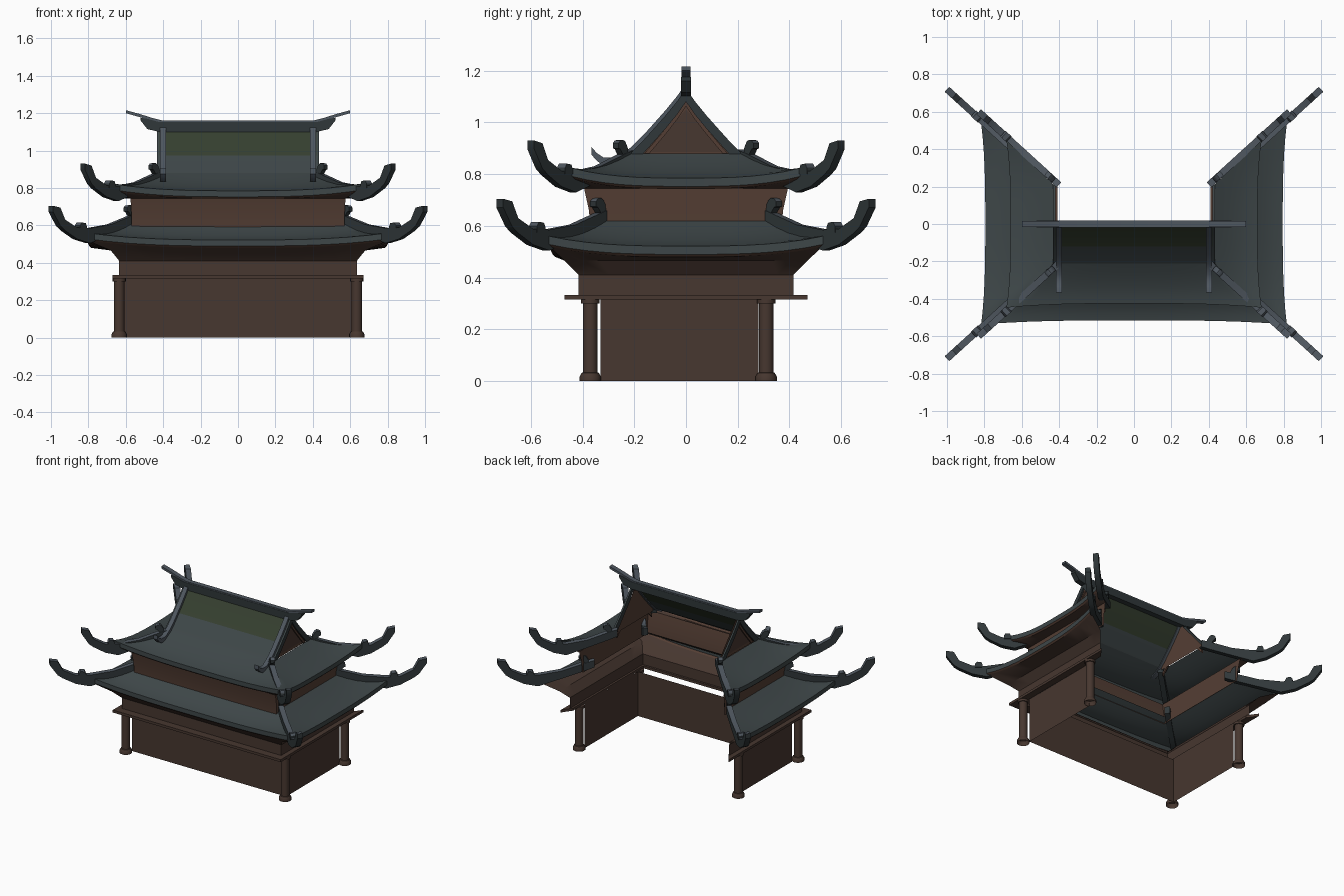
import bpy, bmesh
from mathutils import Vector

cube = bpy.data.objects.get("Cube")
if cube:
    bpy.data.objects.remove(cube, do_unlink=True)


def material(name, rgb):
    m = bpy.data.materials.new(name)
    m.use_nodes = True
    m.diffuse_color = (*rgb, 1)
    m.node_tree.nodes["Principled BSDF"].inputs["Base Color"].default_value = (*rgb, 1)
    return m


WOOD = material("dark_wood", (.063, .038, .029))
TRIM = material("red_brown_trim", (.088, .048, .034))
SLATE = material("slate_tile", (.048, .062, .065))
DARK = material("dark_slate", (.029, .038, .041))
RIDGE = material("ridge_grey", (.078, .095, .115))
MOSS = material("mossy_tile", (.036, .050, .029))


def finish(name, bm, mats, angle=.6):
    me = bpy.data.meshes.new(name)
    bmesh.ops.recalc_face_normals(bm, faces=bm.faces)
    bm.to_mesh(me)
    bm.free()
    for m in mats:
        me.materials.append(m)
    ob = bpy.data.objects.new(name, me)
    bpy.context.collection.objects.link(ob)
    bpy.ops.object.select_all(action='DESELECT')
    ob.select_set(True)
    bpy.context.view_layer.objects.active = ob
    bpy.ops.object.shade_smooth_by_angle(angle=angle)
    return ob


def three_sided_shell(name, rings, mats, n=12, loop=False):
    """Skin over left, front and right; ring = half x, half y, z, corner push, corner lift, material."""
    bm = bmesh.new()
    rows = []
    for a, b, z, push, lift, _ in rings:
        row = []
        for side in range(3):
            for i in range(n + (side == 2)):
                u = 2 * i / n - 1
                c = abs(u) ** 3
                if side == 1:
                    x, y = u * (a + push), -(b + push * c)
                else:
                    s = side - 1
                    x, y = s * (a + push * c), s * u * (b + push)
                row.append(bm.verts.new((x, y, z + lift * c)))
        rows.append(row)
    for k in range(len(rows) if loop else len(rows) - 1):
        r, q = rows[k], rows[(k + 1) % len(rows)]
        for i in range(len(r) - 1):
            bm.faces.new((r[i], r[i + 1], q[i + 1], q[i])).material_index = rings[k][5]
    if loop:
        for i in (0, -1):
            bm.faces.new([r[i] for r in rows])
    return finish(name, bm, mats)


def ridge_bar(name, stations, width, mats=(DARK, RIDGE)):
    """Bar of upright sections; station = x, y, bottom z, top z. Upward faces take the second colour."""
    bm = bmesh.new()
    d = Vector(stations[-1][:2]) - Vector(stations[0][:2])
    d.normalize()
    px, py = -d.y * width / 2, d.x * width / 2
    secs = []
    for x, y, lo, hi in stations:
        secs.append([bm.verts.new((x + s * px, y + s * py, z))
                     for s, z in ((-1, lo), (1, lo), (1, hi), (-1, hi))])
    for p, q in zip(secs, secs[1:]):
        for i in range(4):
            j = (i + 1) % 4
            bm.faces.new((p[i], p[j], q[j], q[i])).material_index = int(i == 2)
    bm.faces.new(secs[0])
    bm.faces.new(secs[-1])
    return finish(name, bm, mats)


def panel(name, points, mat):
    bm = bmesh.new()
    bm.faces.new([bm.verts.new(p) for p in points])
    return finish(name, bm, [mat])


def column(x, y, tag):
    bm = bmesh.new()
    profile = ((.041, 0), (.041, .018), (.033, .032), (.028, .034), (.028, .30), (.035, .30), (.035, .318))
    rows = []
    for r, z in profile:
        ret = bmesh.ops.create_circle(bm, segments=16, radius=r)
        for v in ret["verts"]:
            v.co += Vector((x, y, z))
        rows.append(ret["verts"])
    for p, q in zip(rows, rows[1:]):
        for i in range(16):
            j = (i + 1) % 16
            bm.faces.new((p[i], p[j], q[j], q[i]))
    bm.faces.new(rows[-1])
    finish("column_" + tag, bm, [WOOD])


# Ground storey: walls on three sides, open at the back
WX, WF, WB, WH = .615, -.33, .28, .32
panel("front_wall", [(-WX, WF, 0), (WX, WF, 0), (WX, WF, WH), (-WX, WF, WH)], WOOD)
for s, side in ((-1, "right"), (1, "left")):
    panel(side + "_wall", [(s * WX, WF, 0), (s * WX, WB, 0), (s * WX, WB, WH), (s * WX, WF, WH)], WOOD)
    column(s * .635, -.37, "front_" + side)
    column(s * .635, .31, "back_" + side)

# Ledge between wall and frieze
three_sided_shell("ledge", [(.62, .40, .316, 0, 0, 0), (.67, .47, .316, 0, 0, 0),
                            (.67, .47, .334, 0, 0, 0), (.62, .40, .334, 0, 0, 0)], [WOOD], 1, True)

# Upper storey wall
three_sided_shell("upper_wall", [(.568, .37, .59, 0, 0, 0), (.57, .375, .66, 0, 0, 0),
                                 (.575, .395, .75, 0, 0, 0)], [TRIM], 1)


def skirt_roof(name, inner, outer, push, lift, under):
    (a, b, top), (A, B, bot) = inner, outer
    rings = []
    steps = 5
    for i in range(steps + 1):
        v = i / steps
        f = 1 - (1 - v) ** 1.5
        rings.append((a + (A - a) * v, b + (B - b) * v, top + (bot - top) * f,
                      push * v, lift * v * v, 0))
    rings.append((A, B, bot - .032, push, lift, 1))
    rings.append((A - .01, B - .01, bot - .042, push, lift, 2))
    rings += [(x, y, z, 0, 0, 2) for x, y, z in under]
    three_sided_shell(name, rings, [SLATE, TRIM, WOOD], 14)


skirt_roof("lower_roof", (.57, .335, .62), (.795, .515, .522), .022, .04,
           [(.68, .47, .466), (.635, .415, .41), (.635, .415, .33)])
skirt_roof("upper_roof_skirt", (.43, .21, .88), (.66, .425, .785), .022, .04,
           [(.575, .395, .745)])

# Main front slope, mossy near the top
SLOPE = [(0, 1.125), (.035, 1.075), (.08, 1.02), (.12, .975), (.165, .925), (.21, .88)]
bm = bmesh.new()
rows = [[bm.verts.new((x, -y, z)) for x in (-.43, .43)] for y, z in SLOPE]
for k, (p, q) in enumerate(zip(rows, rows[1:])):
    bm.faces.new((p[0], p[1], q[1], q[0])).material_index = int(k < 3)
finish("main_roof_front", bm, [SLATE, MOSS])

# Gables with framed triangle, edge boards and descending ridges
for s, side in ((-1, "right"), (1, "left")):
    for part, x, half, low, high, mat in (("gable", .405, .215, .862, 1.11, TRIM),
                                          ("gable_inset", .409, .15, .885, 1.05, WOOD)):
        panel(side + "_" + part, [(s * x, -half, low), (s * x, half, low), (s * x, 0, high)], mat)
    for e, end in ((-1, "front"), (1, "back")):
        ridge_bar(f"{side}_{end}_gable_board",
                  [(s * .427, e * y, z - .045, z + .006) for y, z in SLOPE], .012, (DARK, SLATE))
        # eave lining of the gable edge
        ridge_bar(f"{side}_{end}_gable_trim",
                  [(s * .414, e * y * .95, z - .062, z - .04) for y, z in SLOPE], .01, (TRIM, TRIM))
    tail = [(.27, .845), (.32, .845), (.345, .862), (.365, .885)]
    ridge_bar(side + "_descending_ridge",
              [(s * .402, -y, z - .01, z + .026) for y, z in SLOPE]
              + [(s * .402, -y, z - .01, z + .02) for y, z in tail], .032, (RIDGE, RIDGE))

# Top ridge with upturned ends
HALF_BODY = [(.52, 1.16, 1.175), (.485, 1.115, 1.17), (.42, 1.10, 1.152)]
HALF_CAP = [(.60, 1.2, 1.216), (.53, 1.18, 1.197), (.46, 1.16, 1.175), (.40, 1.148, 1.16)]
for name, half, width, mats in (("top_ridge", HALF_BODY, .04, (DARK, RIDGE)),
                                ("top_ridge_cap", HALF_CAP, .034, (RIDGE, RIDGE))):
    ridge_bar(name, [(-x, 0, lo, hi) for x, lo, hi in half]
              + [(x, 0, lo, hi) for x, lo, hi in reversed(half)], width, mats)

# Corner ridges sweeping out into horns, with a curl and a bead on each
HORN = [(-.1, .62, .67), (0, .60, .655), (.28, .55, .605), (.54, .505, .585), (.70, .527, .588),
        (.85, .572, .63), (.91, .597, .695), (1, .672, .705)]
CURL = [(-.03, .65, .672), (0, .64, .70), (.025, .65, .708), (.055, .672, .705), (.075, .675, .695)]
BEAD = [(.585, .575, .592), (.60, .575, .612), (.65, .575, .616), (.67, .575, .60)]
for tier, start, tip, dz in (("lower", (.57, .33), (1, .72), 0),
                             ("upper", (.44, .245), (.83, .60), .225)):
    for sx, side in ((-1, "right"), (1, "left")):
        for sy, end in ((-1, "front"), (1, "back")):
            for part, shape, width in (("horn", HORN, .036), ("curl", CURL, .03), ("bead", BEAD, .042)):
                ridge_bar(f"{tier}_{end}_{side}_{part}",
                          [(sx * (start[0] + (tip[0] - start[0]) * t),
                            sy * (start[1] + (tip[1] - start[1]) * t), lo + dz, hi + dz)
                           for t, lo, hi in shape], width)
